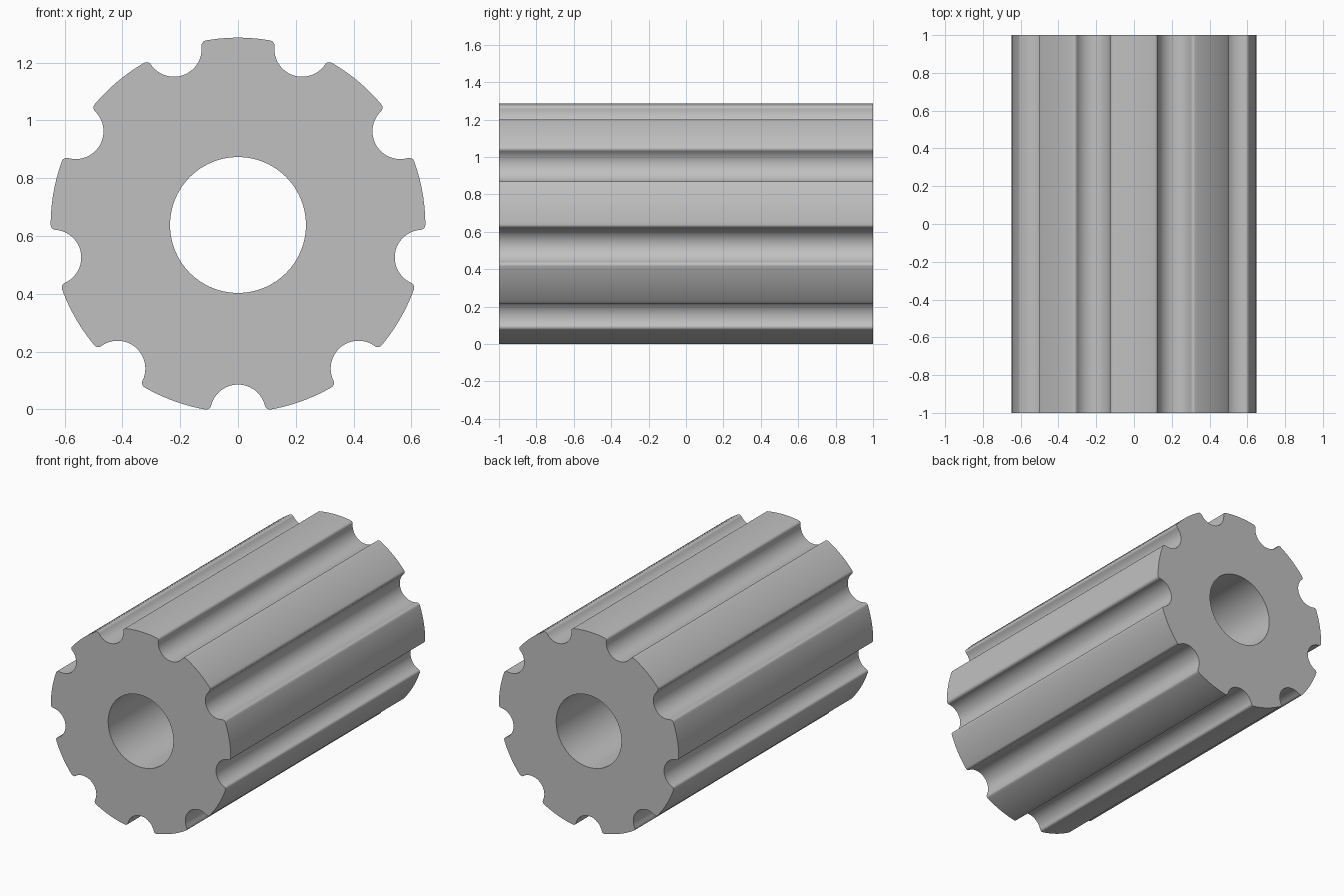
import bpy
import bmesh
from math import sin, cos, acos, atan2, pi, radians
from mathutils import Vector

default = bpy.data.objects.get("Cube")
if default:
    bpy.data.objects.remove(default, do_unlink=True)

RADIUS = 0.648        # outer lands
BORE = 0.235          # central hole
GROOVE = 0.096        # flute radius, centred on the outer circle
LIP = 0.018           # rounding between flute and land
HALF_LENGTH = 1.0
AXIS_Z = 0.638
FLUTES = 9


def polar(radius, angle):
    return Vector((radius * cos(angle), radius * sin(angle)))


def arc(centre, radius, start, end, steps):
    """Points along an arc, leaving out the last one."""
    return [centre + polar(radius, start + (end - start) * i / steps)
            for i in range(steps)]


def fluted_outline():
    # Lip circles touch the outer circle from inside and the flute from outside
    inner = RADIUS - LIP
    a = acos((RADIUS ** 2 + inner ** 2 - (GROOVE + LIP) ** 2)
             / (2 * RADIUS * inner))
    b = atan2(inner * sin(a), RADIUS - inner * cos(a))
    pitch = 2 * pi / FLUTES
    points = []
    for i in range(FLUTES):
        g = -pi / 2 + i * pitch
        points += arc(polar(inner, g - a), LIP, g - a, g + b, 8)
        points += arc(polar(RADIUS, g), GROOVE, g + pi + b, g + pi - b, 24)
        points += arc(polar(inner, g + a), LIP, g - b, g + a, 8)
        points += arc(Vector((0, 0)), RADIUS, g + a, g + pitch - a, 14)
    return points


def add_loop(bm, points):
    verts = [bm.verts.new((p.x, -HALF_LENGTH, p.y + AXIS_Z)) for p in points]
    return [bm.edges.new((v, verts[(i + 1) % len(verts)]))
            for i, v in enumerate(verts)]


# Light grey material
grey = bpy.data.materials.new("light_grey")
grey.use_nodes = True
colour = (0.53, 0.53, 0.53, 1)
grey.diffuse_color = colour
grey.node_tree.nodes["Principled BSDF"].inputs["Base Color"].default_value = colour

# Fluted roller: end face with a bore, extruded along its axis
bm = bmesh.new()
edges = add_loop(bm, fluted_outline())
edges += add_loop(bm, arc(Vector((0, 0)), BORE, 0, 2 * pi, 96))
bmesh.ops.triangle_fill(bm, edges=edges, use_beauty=True)
result = bmesh.ops.extrude_face_region(bm, geom=bm.faces[:], use_keep_orig=True)
far_verts = [e for e in result["geom"] if isinstance(e, bmesh.types.BMVert)]
bmesh.ops.translate(bm, verts=far_verts, vec=(0, 2 * HALF_LENGTH, 0))
bmesh.ops.recalc_face_normals(bm, faces=bm.faces[:])

mesh = bpy.data.meshes.new("fluted_roller")
bm.to_mesh(mesh)
bm.free()
mesh.materials.append(grey)
roller = bpy.data.objects.new("fluted_roller", mesh)
bpy.context.collection.objects.link(roller)

bpy.ops.object.select_all(action='DESELECT')
roller.select_set(True)
bpy.context.view_layer.objects.active = roller
bpy.ops.object.shade_smooth_by_angle(angle=radians(30))
